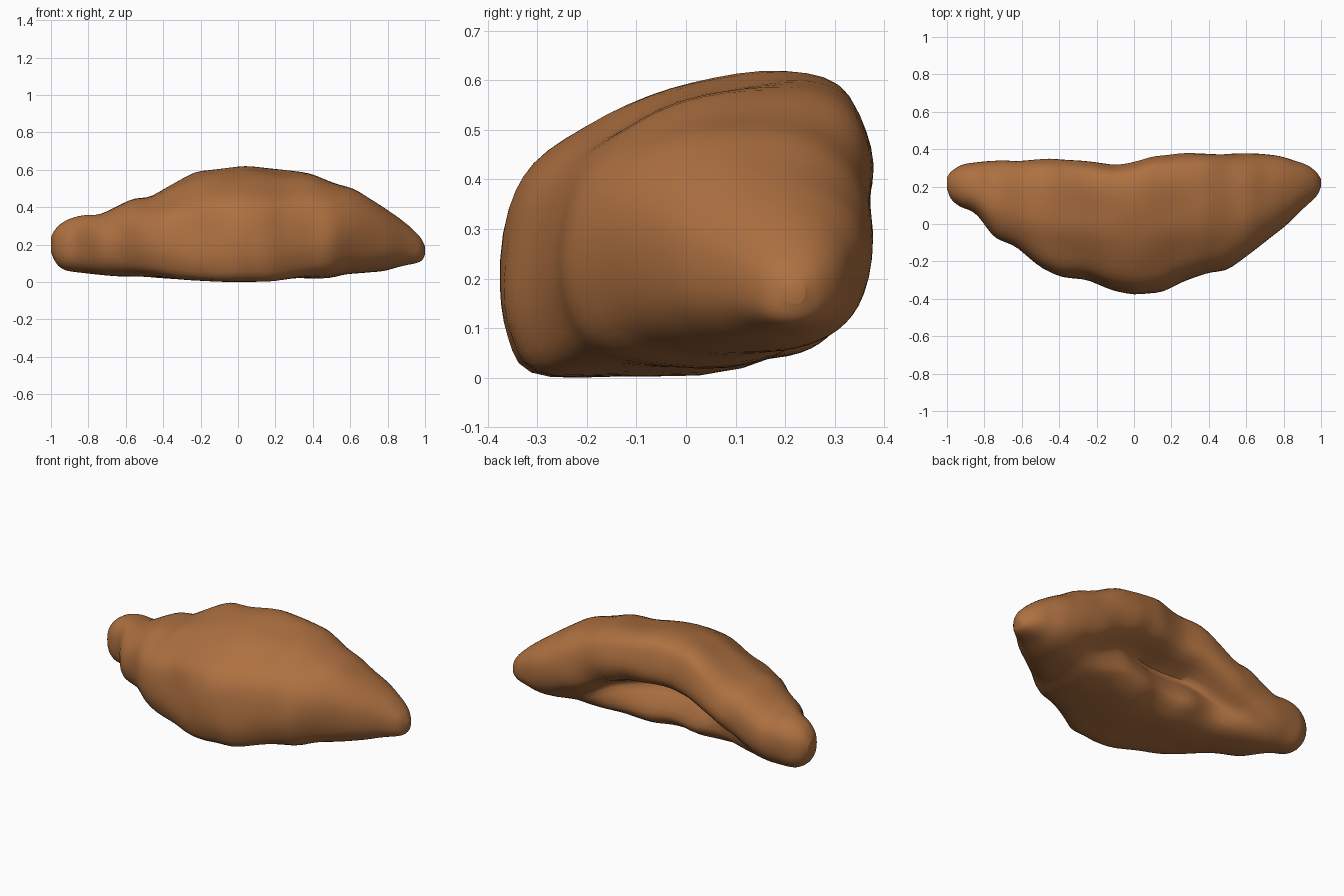
import bpy, bmesh, math
from mathutils import Vector, noise

if "Cube" in bpy.data.objects:
    bpy.data.objects.remove(bpy.data.objects["Cube"])

# Outline curves along x, read from the top and front views
FRONT = [(-1, .19), (-.985, .14), (-.95, .10), (-.91, .075), (-.86, .07), (-.8, 0), (-.75, -.07), (-.63, -.125),
         (-.5, -.23), (-.4, -.28), (-.25, -.295), (-.1, -.36), (0, -.38), (.15, -.365), (.25, -.31),
         (.4, -.26), (.5, -.24), (.6, -.17), (.7, -.1), (.8, -.02), (.9, .08), (.96, .13), (.985, .16), (1, .2)]
BACK = [(-1, .25), (-.98, .28), (-.92, .32), (-.7, .345), (-.45, .345), (-.25, .33), (-.1, .31),
        (0, .325), (.1, .36), (.25, .375), (.65, .375), (.8, .36), (.92, .32), (.975, .28), (1, .24)]
TOP = [(-1, .24), (-.98, .28), (-.94, .32), (-.83, .355), (-.75, .355), (-.65, .41), (-.55, .455),
       (-.48, .455), (-.4, .5), (-.3, .55), (-.22, .59), (-.1, .61), (.05, .62), (.2, .605), (.38, .59),
       (.5, .535), (.62, .5), (.75, .42), (.85, .345), (.94, .275), (.98, .235), (1, .19)]
BOTTOM = [(-1, .16), (-.98, .11), (-.95, .07), (-.9, .055), (-.75, .035), (-.5, .02), (0, 0), (.5, .015),
          (.58, .035), (.8, .06), (.9, .09), (.97, .105), (.99, .12), (1, .15)]
# Middle cross-section: leaning front, overhanging back lip, hollow below it
MID = [(0, .3), (.03, .55), (.1, .7), (.25, .82), (.42, .92), (.6, .97), (.8, 1), (.93, .96), (.985, .84),
       (1, .68), (.93, .55), (.74, .46), (.79, .32), (.81, .16), (.66, .03), (.3, 0), (.09, .015), (.02, .13)]
N = len(MID)


def power(c):
    # slightly squared ellipse
    return .5 + .5 * math.copysign(abs(c) ** .87, c)


ROUND = [(power(math.cos(a)), power(math.sin(a)))
         for a in (math.pi - 2 * math.pi * i / N for i in range(N))]


def linear(curve, x):
    for (x0, v0), (x1, v1) in zip(curve, curve[1:]):
        if x <= x1:
            return v0 + (v1 - v0) * (x - x0) / (x1 - x0)
    return curve[-1][1]


def sample(curve, x):
    # rounded off slightly, except towards the tips
    h = min(.03, (1 - abs(x)) * .5)
    return sum(linear(curve, x + k * h) for k in (-1, -.5, 0, .5, 1)) / 5


def smooth(a, b, x):
    t = min(1, max(0, (x - a) / (b - a)))
    return t * t * (3 - 2 * t)


def closed_spline(pts, sub):
    out, n = [], len(pts)
    for i in range(n):
        p0, p1, p2, p3 = (Vector(pts[(i + k) % n]) for k in (-1, 0, 1, 2))
        for s in range(sub):
            t = s / sub
            out.append(.5 * (2 * p1 + (p2 - p0) * t + (2 * p0 - 5 * p1 + 4 * p2 - p3) * t * t
                             + (3 * p1 - p0 - 3 * p2 + p3) * t ** 3))
    return out


# Pastry body: lofted crescent with a soft, lumpy surface
bm = bmesh.new()
rings = []
STEPS = 80
for i in range(STEPS + 1):
    x = -math.cos(math.pi * i / STEPS)
    yf, yb, zb, zt = (sample(c, x) for c in (FRONT, BACK, BOTTOM, TOP))
    w = 1 - (smooth(.15, .75, x) if x > 0 else smooth(.2, .8, -x))
    sec = [(r[0] + (m[0] - r[0]) * w, r[1] + (m[1] - r[1]) * w) for m, r in zip(MID, ROUND)]
    ring = []
    for u, v in closed_spline(sec, 3):
        p = Vector((x, yf + (yb - yf) * u, zb + (zt - zb) * v))
        c = Vector((x, (yf + yb) / 2, (zb + zt) / 2))
        # lumps are stronger in the hollow back
        amp = .01 + .025 * w * smooth(.55, .75, u) * (1 - smooth(.5, .75, v)) * smooth(.02, .2, v)
        p += (p - c).normalized() * noise.noise(p * 5) * amp * smooth(1, .9, abs(x))
        p.z = max(p.z, 0)
        ring.append(bm.verts.new(p))
    rings.append(ring)
for a, b in zip(rings, rings[1:]):
    for j in range(len(a)):
        k = (j + 1) % len(a)
        bm.faces.new((a[j], a[k], b[k], b[j]))
bm.faces.new(rings[0])
bm.faces.new(rings[-1])
bmesh.ops.recalc_face_normals(bm, faces=bm.faces)
me = bpy.data.meshes.new("pastry_body")
bm.to_mesh(me)
bm.free()
body = bpy.data.objects.new("pastry_body", me)
bpy.context.collection.objects.link(body)

# Golden crust colour
crust = bpy.data.materials.new("baked_crust")
crust.diffuse_color = (.42, .163, .052, 1)
crust.use_nodes = True
crust.node_tree.nodes["Principled BSDF"].inputs["Base Color"].default_value = crust.diffuse_color
me.materials.append(crust)

bpy.context.view_layer.objects.active = body
body.select_set(True)
bpy.ops.object.shade_smooth_by_angle(angle=math.radians(60))
